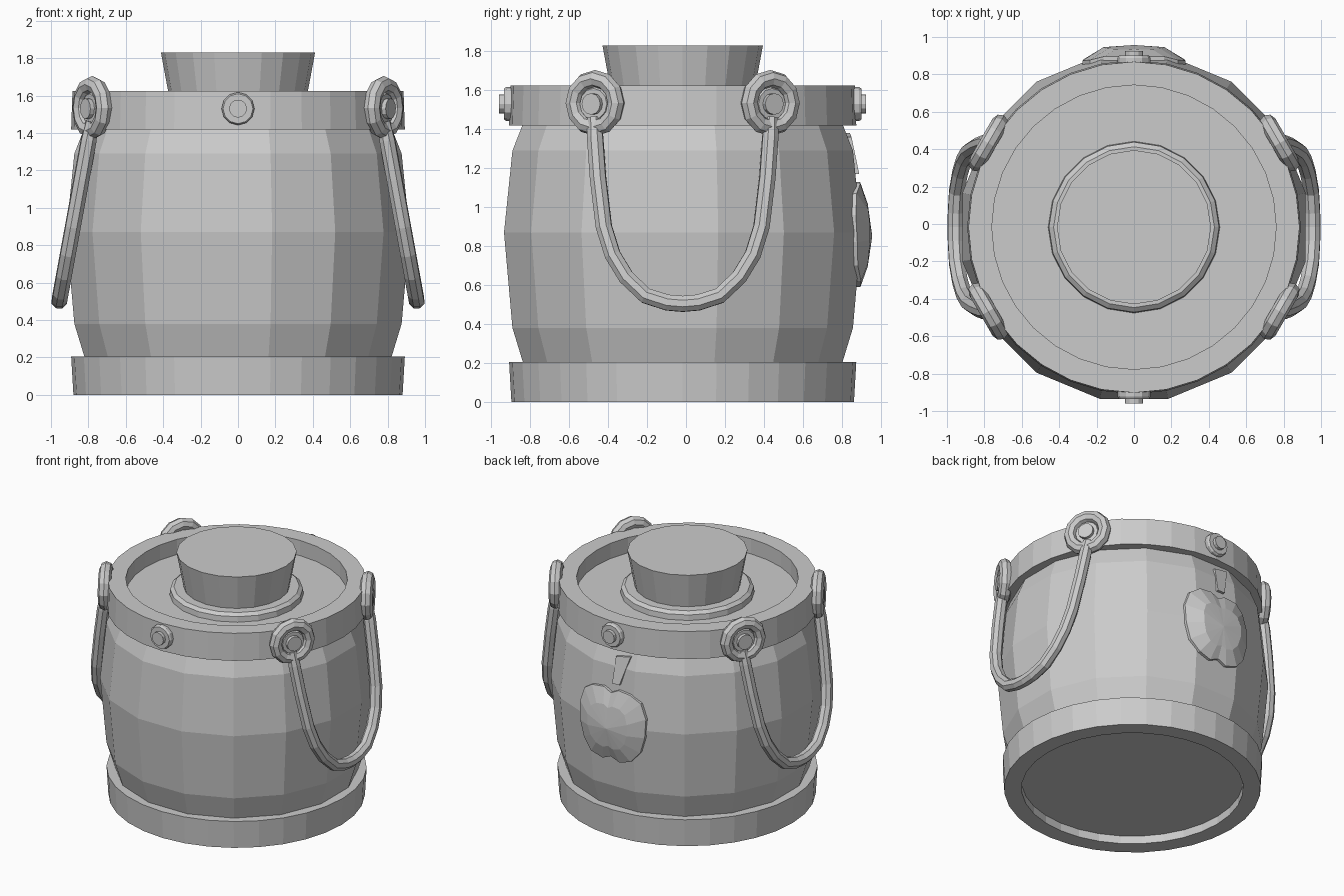
import bpy, bmesh, math
from mathutils import Matrix

if "Cube" in bpy.data.objects:
    bpy.data.objects.remove(bpy.data.objects["Cube"])

CY = -0.017  # barrel axis position in y


def add_mesh(name, bm):
    bmesh.ops.recalc_face_normals(bm, faces=bm.faces)
    me = bpy.data.meshes.new(name)
    bm.to_mesh(me)
    bm.free()
    ob = bpy.data.objects.new(name, me)
    bpy.context.collection.objects.link(ob)
    return ob


def lathe(name, profile, sides, phase=0.0, closed=False):
    """Revolve (radius, z) points; open profiles get flat caps."""
    bm = bmesh.new()
    rings = []
    for r, z in profile:
        angles = [phase + 2 * math.pi * i / sides for i in range(sides)]
        rings.append([bm.verts.new((r * math.cos(a), r * math.sin(a), z)) for a in angles])
    pairs = list(zip(rings, rings[1:]))
    if closed:
        pairs.append((rings[-1], rings[0]))
    else:
        bm.faces.new(rings[0])
        bm.faces.new(rings[-1])
    for lo, hi in pairs:
        for i in range(sides):
            j = (i + 1) % sides
            bm.faces.new((lo[i], lo[j], hi[j], hi[i]))
    ob = add_mesh(name, bm)
    ob.location.y = CY
    return ob


# Barrel body, 16 flat staves
BODY = [(0.82, 0.06), (0.836, 0.2), (0.892, 0.38), (0.936, 0.87), (0.892, 1.29), (0.84, 1.42), (0.82, 1.5)]
lathe("barrel_body", BODY, 16, math.pi / 16)

# Hoops, lid and stopper
lathe("bottom_hoop", [(0.76, 0), (0.88, 0), (0.892, 0.205), (0.76, 0.205)], 32, closed=True)
lathe("top_hoop", [(0.76, 1.42), (0.892, 1.42), (0.885, 1.625), (0.76, 1.625)], 32, closed=True)
lathe("lid", [(0.77, 1.46), (0.77, 1.51)], 32)
lathe("stopper_collar", [(0.46, 1.50), (0.455, 1.55), (0.43, 1.57)], 20)
lathe("stopper", [(0.36, 1.55), (0.412, 1.83)], 20)


# Bolts around the top hoop, with hanging rings on the four side ones
def bolt(name, angle, nib):
    ob = lathe(name, [(0.088, 0.84), (0.088, 0.905), (0.08, 0.918), (nib, 0.918), (nib, 0.943)], 12)
    ob.rotation_euler = (0, math.pi / 2, angle)
    ob.location.z = 1.53


for label, deg in (("front", -90), ("back", 90)):
    bolt(label + "_bolt", math.radians(deg), 0.048)
for deg in (-30, 30, 150, 210):
    a = math.radians(deg)
    bolt("handle_bolt", a, 0.055)
    bpy.ops.mesh.primitive_torus_add(
        major_segments=12, minor_segments=8, major_radius=0.125, minor_radius=0.045,
        location=(0.9 * math.cos(a), CY + 0.9 * math.sin(a), 1.535),
        rotation=(0, math.pi / 2, a))
    bpy.context.object.name = "handle_ring"

# Drooping side handles
HALF = [(0.455, 1.46), (0.45, 1.36), (0.435, 1.15), (0.405, 0.9), (0.36, 0.755),
        (0.29, 0.64), (0.19, 0.545), (0.08, 0.51)]
PATH = [(-y, z) for y, z in HALF] + [(0, 0.503)] + HALF[::-1]
for label, side in (("right", 1), ("left", -1)):
    cu = bpy.data.curves.new(label + "_handle", "CURVE")
    cu.dimensions = "3D"
    cu.bevel_depth = 0.044
    cu.bevel_resolution = 2
    cu.use_fill_caps = True
    sp = cu.splines.new("POLY")
    sp.use_smooth = False
    sp.points.add(len(PATH) - 1)
    for p, (y, z) in zip(sp.points, PATH):
        p.co = (side * (0.795 + (1.38 - z) * 0.183), CY + y, z, 1)
        p.radius = 0.8 if z > 1.4 else 1
    bpy.context.collection.objects.link(bpy.data.objects.new(label + "_handle", cu))


# Height of the barrel's back surface, used to lay the fruit relief on it
def back_y(x, z):
    for (r0, z0), (r1, z1) in zip(BODY, BODY[1:]):
        if z0 <= z <= z1:
            r = r0 + (r1 - r0) * (z - z0) / (z1 - z0)
            break
    flat = r * math.cos(math.pi / 16)
    edge = r * math.sin(math.pi / 16)
    if abs(x) > edge:
        flat -= (abs(x) - edge) * math.tan(math.pi / 8)
    return CY + flat


# Fruit relief on the back: domed rings shrinking to the middle
HALF_FRUIT = [(0.06, 1.13), (0.16, 1.12), (0.235, 1.07), (0.275, 0.96), (0.27, 0.82),
              (0.235, 0.70), (0.165, 0.62), (0.07, 0.59)]
OUTLINE = [(0, 1.10)] + HALF_FRUIT + [(0, 0.62)] + [(-x, z) for x, z in HALF_FRUIT[::-1]]
bm = bmesh.new()
loops = []
for s, lift in ((1, -0.03), (1, 0.02), (0.6, 0.048)):
    loop = []
    for x, z in OUTLINE:
        px, pz = x * s, 0.85 + (z - 0.85) * s
        loop.append(bm.verts.new((px, back_y(px, pz) + lift, pz)))
    loops.append(loop)
n = len(OUTLINE)
for lo, hi in zip(loops, loops[1:]):
    for i in range(n):
        j = (i + 1) % n
        bm.faces.new((lo[i], lo[j], hi[j], hi[i]))
tip = bm.verts.new((0, 0.957, 0.85))
for i in range(n):
    bm.faces.new((loops[-1][i], loops[-1][(i + 1) % n], tip))
bm.faces.new(loops[0])
add_mesh("fruit_relief", bm)

# Fruit stem
bm = bmesh.new()
STEM = [(-0.005, 1.17), (-0.065, 1.17), (-0.125, 1.38), (-0.01, 1.36)]
inner, outer = [[bm.verts.new((x, back_y(x, z) + d, z)) for x, z in STEM] for d in (-0.03, 0.02)]
bm.faces.new(inner)
bm.faces.new(outer)
for i in range(4):
    j = (i + 1) % 4
    bm.faces.new((inner[i], inner[j], outer[j], outer[i]))
add_mesh("fruit_stem", bm)
